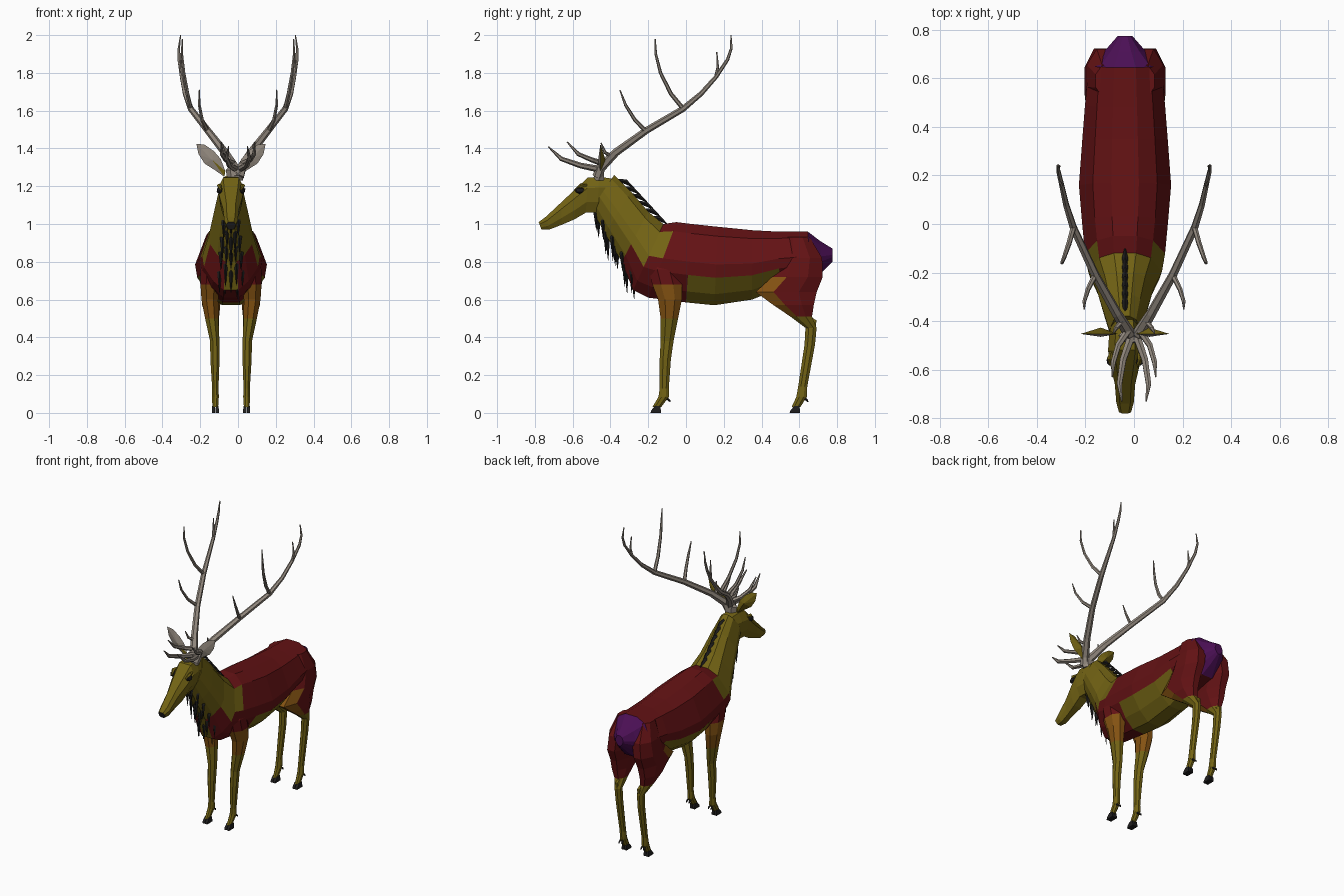
import bpy, bmesh, math, random
from mathutils import Vector

if "Cube" in bpy.data.objects:
    bpy.data.objects.remove(bpy.data.objects["Cube"])

random.seed(4)
CX = -0.037  # body centre line


def material(name, rgb):
    m = bpy.data.materials.new(name)
    m.diffuse_color = (*rgb, 1)
    m.use_nodes = True
    m.node_tree.nodes["Principled BSDF"].inputs["Base Color"].default_value = m.diffuse_color
    return m


OLIVE, RED, ORANGE, PURPLE, BONE, DARK = range(6)
MATS = [material("olive_hide", (0.17, 0.125, 0.007)),
        material("dark_red_coat", (0.125, 0.006, 0.007)),
        material("orange_brown", (0.23, 0.085, 0.006)),
        material("purple_rump", (0.07, 0.005, 0.09)),
        material("antler_taupe", (0.29, 0.25, 0.21)),
        material("dark_horn", (0.014, 0.013, 0.013))]


def finish(bm, name, rule):
    """rule: material number, or function of face centre and normal."""
    bmesh.ops.recalc_face_normals(bm, faces=bm.faces)
    for f in bm.faces:
        f.material_index = rule if isinstance(rule, int) else rule(f.calc_center_median(), f.normal)
    me = bpy.data.meshes.new(name)
    bm.to_mesh(me)
    bm.free()
    for m in MATS:
        me.materials.append(m)
    ob = bpy.data.objects.new(name, me)
    bpy.context.collection.objects.link(ob)
    return ob


def add_loft(bm, rings):
    vs = [[bm.verts.new(p) for p in r] for r in rings]
    n = len(rings[0])
    for a, b in zip(vs, vs[1:]):
        for i in range(n):
            j = (i + 1) % n
            bm.faces.new((a[i], a[j], b[j], b[i]))
    bm.faces.new(vs[0])
    bm.faces.new(vs[-1])


def loft(name, rings, rule):
    bm = bmesh.new()
    add_loft(bm, rings)
    return finish(bm, name, rule)


def add_tube(bm, path, radii, n=6):
    pts = [Vector(p) for p in path]
    rings = []
    for i, p in enumerate(pts):
        d = (pts[min(i + 1, len(pts) - 1)] - pts[max(i - 1, 0)]).normalized()
        u = d.cross(Vector((1, 0, 0))).normalized()
        v = d.cross(u)
        rings.append([p + radii[i] * (u * math.cos(2 * math.pi * k / n) + v * math.sin(2 * math.pi * k / n))
                      for k in range(n)])
    add_loft(bm, rings)


def section(top, bottom, hw, profile):
    """Mirrored cross-section between a top and a bottom point (y, z)."""
    right = [Vector((hw * w, top[0] + (bottom[0] - top[0]) * t, top[1] + (bottom[1] - top[1]) * t))
             for t, w in profile]
    left = [Vector((-p.x, p.y, p.z)) for p in reversed(right)]
    return [p + Vector((CX, 0, 0)) for p in right + left]


# Neck and torso in one loft
BODY = [(0, .3), (.12, .7), (.48, 1), (.65, .94), (.86, .62), (1, .25)]
spine = [((-.38, 1.26), (-.50, 1.08), .065), ((-.29, 1.17), (-.43, .95), .09),
         ((-.20, 1.065), (-.34, .80), .118), ((-.12, 1.0), (-.28, .65), .152),
         ((-.05, 1.01), (-.20, .61), .165), ((.03, 1.0), (.0, .585), .178),
         ((.17, .985), (.15, .57), .19), ((.35, .967), (.35, .60), .176),
         ((.48, .96), (.50, .66), .165), ((.645, .96), (.66, .69), .15),
         ((.71, .91), (.715, .74), .085), ((.775, .87), (.775, .80), .03)]


def torso_colour(c, n):
    if c.y > .66:
        return PURPLE
    if c.y < -.12 and c.z > .83 or c.y < -.30:
        return OLIVE
    if -.04 < c.y < .46 and c.z < .72:
        return OLIVE
    return RED


loft("torso_and_neck", [section(*r, BODY) for r in spine], torso_colour)

# Head
HEAD = [(0, .6), (.3, 1), (.7, .85), (1, .45)]
skull = [((-.39, 1.24), (-.42, 1.08), .055), ((-.46, 1.25), (-.47, 1.06), .066),
         ((-.52, 1.245), (-.53, 1.06), .07), ((-.58, 1.19), (-.59, 1.025), .06),
         ((-.66, 1.115), (-.66, .995), .042), ((-.74, 1.04), (-.725, .97), .036),
         ((-.78, 1.01), (-.765, .97), .025)]
loft("head", [section(*r, HEAD) for r in skull], lambda c, n: DARK if c.y < -.768 else OLIVE)

# Eyes with brow ridges
for s, side in ((-1, "left"), (1, "right")):
    bm = bmesh.new()
    bmesh.ops.create_icosphere(bm, subdivisions=1, radius=.02)
    for v in bm.verts:
        v.co = Vector((CX + s * .06 + v.co.x * .9, -.562 + v.co.y * 1.3, 1.178 + v.co.z))
    finish(bm, side + "_eye", DARK)
    bm = bmesh.new()
    add_tube(bm, [(CX + s * .058, -.525, 1.205), (CX + s * .063, -.555, 1.203),
                  (CX + s * .052, -.59, 1.18)], [.006, .012, .004], 5)
    finish(bm, side + "_brow", OLIVE)

# Ears: leaf outline with pale front and olive back
leaf = [(.035, 1.25), (.085, 1.285), (.14, 1.32), (.172, 1.37), (.183, 1.425),
        (.14, 1.42), (.09, 1.385), (.055, 1.345), (.03, 1.28)]
for s, side in ((-1, "left"), (1, "right")):
    bm = bmesh.new()
    rim = [bm.verts.new((CX + s * x, -.453, z)) for x, z in leaf]
    for y in (-.447, -.427):
        hub = bm.verts.new((CX + s * .10, y - (.018 if y < -.44 else 0), 1.34))
        for i in range(len(rim)):
            bm.faces.new((rim[i], rim[(i + 1) % len(rim)], hub))
    finish(bm, side + "_ear", lambda c, n: BONE if n.y < 0 and c.z > 1.29 else OLIVE)

# Antlers: main beam plus tines
branches = [
    ([(.008, -.47, 1.25), (.02, -.45, 1.30), (.07, -.37, 1.38), (.16, -.21, 1.495), (.25, -.015, 1.61),
      (.28, .08, 1.69), (.298, .16, 1.78), (.312, .22, 1.87), (.313, .24, 1.93), (.304, .238, 2.0)],
     [.026, .026, .021, .018, .016, .013, .011, .009, .007, .003]),
    ([(.25, -.015, 1.61), (.268, -.08, 1.69), (.287, -.135, 1.80), (.297, -.16, 1.90), (.295, -.163, 1.98)],
     [.012, .011, .009, .007, .003]),
    ([(.16, -.21, 1.49), (.19, -.27, 1.55), (.205, -.32, 1.63), (.205, -.35, 1.71)], [.012, .010, .008, .003]),
    ([(.298, .155, 1.77), (.304, .168, 1.83), (.300, .163, 1.91)], [.008, .007, .003]),
    ([(.01, -.46, 1.29), (.045, -.56, 1.31), (.06, -.66, 1.345), (.05, -.73, 1.41)], [.018, .015, .012, .003]),
    ([(.025, -.44, 1.32), (.065, -.50, 1.34), (.085, -.57, 1.37), (.09, -.63, 1.435)], [.016, .013, .011, .003]),
    ([(.05, -.40, 1.36), (.075, -.43, 1.38), (.085, -.45, 1.43)], [.011, .009, .003])]
for s, side in ((-1, "left"), (1, "right")):
    bm = bmesh.new()
    for path, radii in branches:
        add_tube(bm, [(s * x, y, z) for x, y, z in path], radii)
    finish(bm, side + "_antler", BONE)
# Short pedicle joining antlers to the skull
loft("antler_base", [[(-.015 + r * math.cos(k * math.pi / 3), -.46 + .03 * math.sin(k * math.pi / 3), z)
                      for k in range(6)] for z, r in ((1.23, .04), (1.285, .05), (1.30, .035))], BONE)


# Legs: rings of (z, centre y, half depth, side offset, half width)
def leg_ring(s, z, cy, hy, cx, hx, n=8):
    return [Vector((CX + s * cx + hx * math.cos(a), cy + hy * math.sin(a), z))
            for a in (2 * math.pi * (k + .5) / n for k in range(n))]


front = [(.84, -.13, .06, .09, .045), (.76, -.12, .085, .105, .06), (.68, -.10, .085, .11, .056),
         (.60, -.085, .068, .112, .048), (.50, -.088, .05, .102, .038), (.38, -.10, .037, .086, .027),
         (.28, -.11, .032, .085, .026), (.13, -.115, .026, .083, .018), (.085, -.118, .03, .083, .020),
         (.03, -.155, .025, .083, .016)]
hind = [(.93, .59, .07, .075, .05), (.82, .61, .12, .088, .075), (.72, .59, .145, .10, .072),
        (.64, .53, .175, .103, .06), (.57, .57, .115, .105, .052), (.51, .61, .062, .098, .038),
        (.45, .662, .032, .085, .024), (.36, .655, .030, .083, .022), (.14, .618, .026, .083, .018),
        (.085, .612, .03, .083, .020), (.03, .582, .025, .083, .016)]


def front_colour(c, n):
    return RED if c.z > .68 else ORANGE if c.z > .52 else OLIVE


def hind_colour(c, n):
    if c.z < .535:
        return OLIVE
    return ORANGE if c.z < .70 and c.y < .54 else RED


for s, side in ((-1, "left"), (1, "right")):
    for kind, rings, rule in (("front", front, front_colour), ("hind", hind, hind_colour)):
        loft(f"{side}_{kind}_leg", [leg_ring(s, *r) for r in rings], rule)
        # Cloven hoof: two wedges, and dew claws behind
        y0, x0 = rings[-1][1], CX + s * rings[-1][3]
        bm = bmesh.new()
        for t in (-1, 1):
            c = x0 + t * .010
            add_loft(bm, [[(c + h * i, y0 + y, z) for i, y in ((-1, a), (1, a), (1, b), (-1, b))]
                          for z, h, a, b in ((0, .0085, -.034, .022), (.014, .0085, -.028, .022),
                                             (.036, .0075, -.010, .018))])
            yd = rings[-2][1] + .03
            add_tube(bm, [(c, yd - .012, .075), (c, yd, .066), (c, yd + .004, .058)], [.006, .006, .002], 4)
        finish(bm, f"{side}_{kind}_hoof", DARK)
    # Hock point
    bm = bmesh.new()
    add_tube(bm, [(CX + s * .083, .655, .50), (CX + s * .083, .68, .485), (CX + s * .083, .682, .45)],
             [.012, .014, .008], 5)
    finish(bm, side + "_hock", OLIVE)

# Throat mane: hanging tufts in staggered rows
bm = bmesh.new()
for i in range(9):
    t = i / 8
    y, z = -.485 + t * .20, 1.09 - t * .34
    for w in ((-1, 0, 1) if i % 2 else (-.5, .5)):
        x = CX + w * (.035 + .03 * t)
        d = .11 + .06 * random.random()
        y1 = y + abs(w) * .025
        add_tube(bm, [(x, y1 + .02, z + .03), (x, y1 - .005, z - d * .3), (x, y1 - .002, z - d)],
                 [.008, .012, .001], 4)
finish(bm, "throat_mane", DARK)

# Crest tufts along the back of the neck
bm = bmesh.new()
for i in range(6):
    t = i / 5
    y, z = -.35 + t * .18, 1.232 - t * .195
    add_tube(bm, [(CX, y - .01, z), (CX, y + .03, z - .008), (CX, y + .075, z - .04)], [.007, .013, .001], 4)
finish(bm, "neck_crest", DARK)
